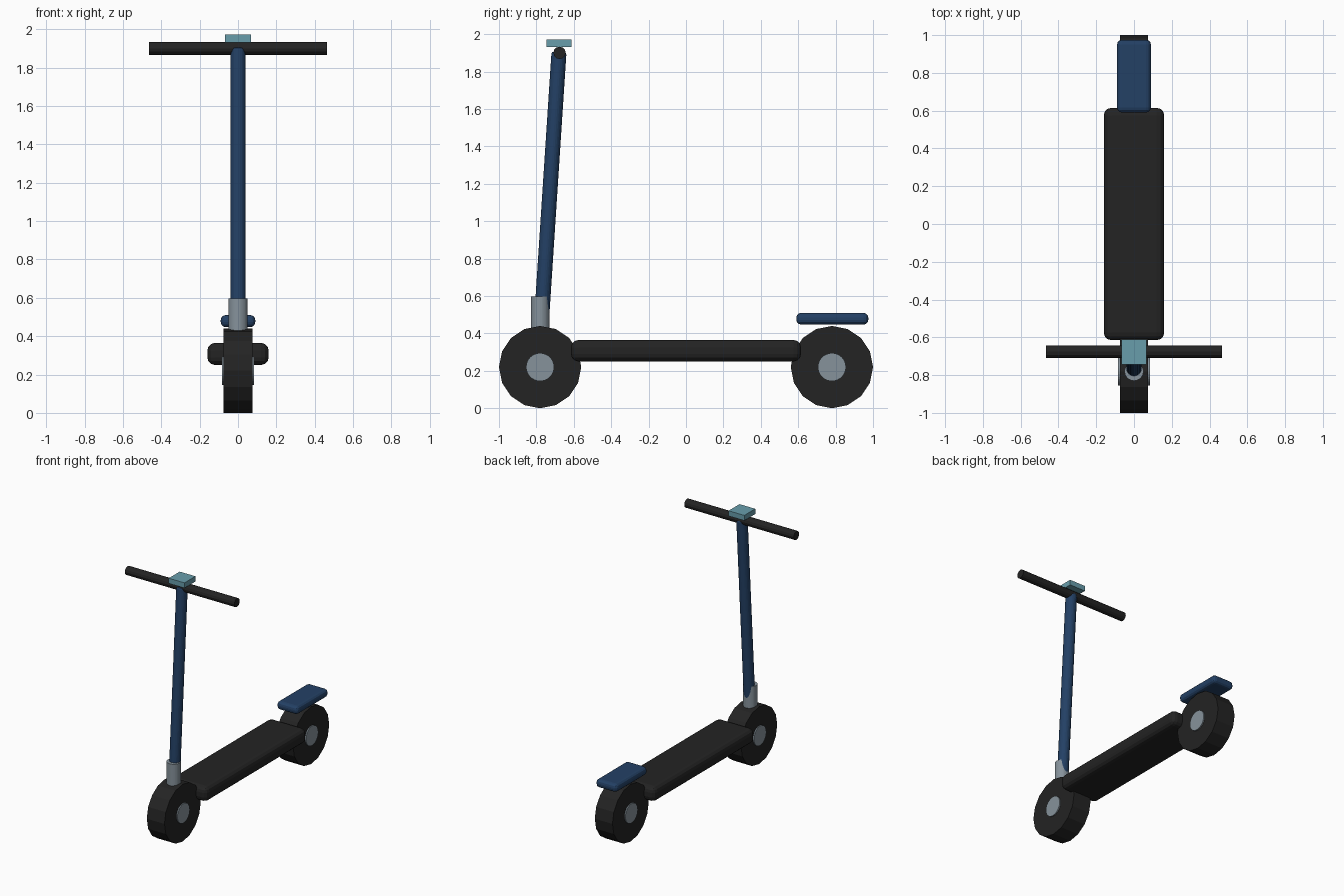
import bpy, math
from mathutils import Vector

if "Cube" in bpy.data.objects:
    bpy.data.objects.remove(bpy.data.objects["Cube"])


def material(name, r, g, b):
    m = bpy.data.materials.new(name)
    m.diffuse_color = (r, g, b, 1)
    m.use_nodes = True
    m.node_tree.nodes["Principled BSDF"].inputs["Base Color"].default_value = m.diffuse_color
    return m


black = material("rubber black", 0.017, 0.017, 0.017)
blue = material("frame blue", 0.017, 0.052, 0.13)
grey = material("metal grey", 0.24, 0.29, 0.33)
teal = material("screen teal", 0.14, 0.34, 0.41)


def rod(name, a, b, radius, sides, mat):
    a, b = Vector(a), Vector(b)
    d = b - a
    bpy.ops.mesh.primitive_cylinder_add(vertices=sides, radius=radius, depth=d.length, location=(a + b) / 2)
    o = bpy.context.object
    if abs(d.normalized().x) > 0.99:
        o.rotation_euler = (0, math.pi / 2, 0)
    else:
        o.rotation_euler = d.to_track_quat('Z', 'Y').to_euler()
    o.name = name
    o.data.materials.append(mat)
    return o


def box(name, lo, hi, mat, bevel=0):
    lo, hi = Vector(lo), Vector(hi)
    bpy.ops.mesh.primitive_cube_add(size=1, location=(lo + hi) / 2)
    o = bpy.context.object
    o.name = name
    o.scale = hi - lo
    bpy.ops.object.transform_apply(location=False, rotation=False, scale=True)
    o.data.materials.append(mat)
    if bevel:
        m = o.modifiers.new("rounded edges", 'BEVEL')
        m.width = bevel
        m.segments = 3
    return o


# wheels with hub caps
for end, y in (("front", -0.78), ("rear", 0.78)):
    rod(end + "_wheel", (-0.075, y, 0.22), (0.075, y, 0.22), 0.22, 16, black)
    rod(end + "_hub", (-0.084, y, 0.22), (0.084, y, 0.22), 0.075, 32, grey)

# standing deck and rear fender
box("deck", (-0.16, -0.615, 0.25), (0.16, 0.615, 0.365), black, 0.04)
box("rear_fender", (-0.09, 0.59, 0.447), (0.09, 0.975, 0.51), blue, 0.026)

# steering column
rod("collar", (0, -0.78, 0.40), (0, -0.78, 0.597), 0.05, 32, grey)
stem = rod("stem", (0, -0.777, 0.40), (0, -0.679, 1.905), 0.04, 24, blue)
bev = stem.modifiers.new("rounded ends", 'BEVEL')
bev.width = 0.012
bev.segments = 2
bev.limit_method = 'ANGLE'

# handlebar and display
rod("handlebar", (-0.465, -0.676, 1.9), (0.465, -0.676, 1.9), 0.033, 12, black)
box("display", (-0.067, -0.745, 1.932), (0.067, -0.612, 1.972), teal)
